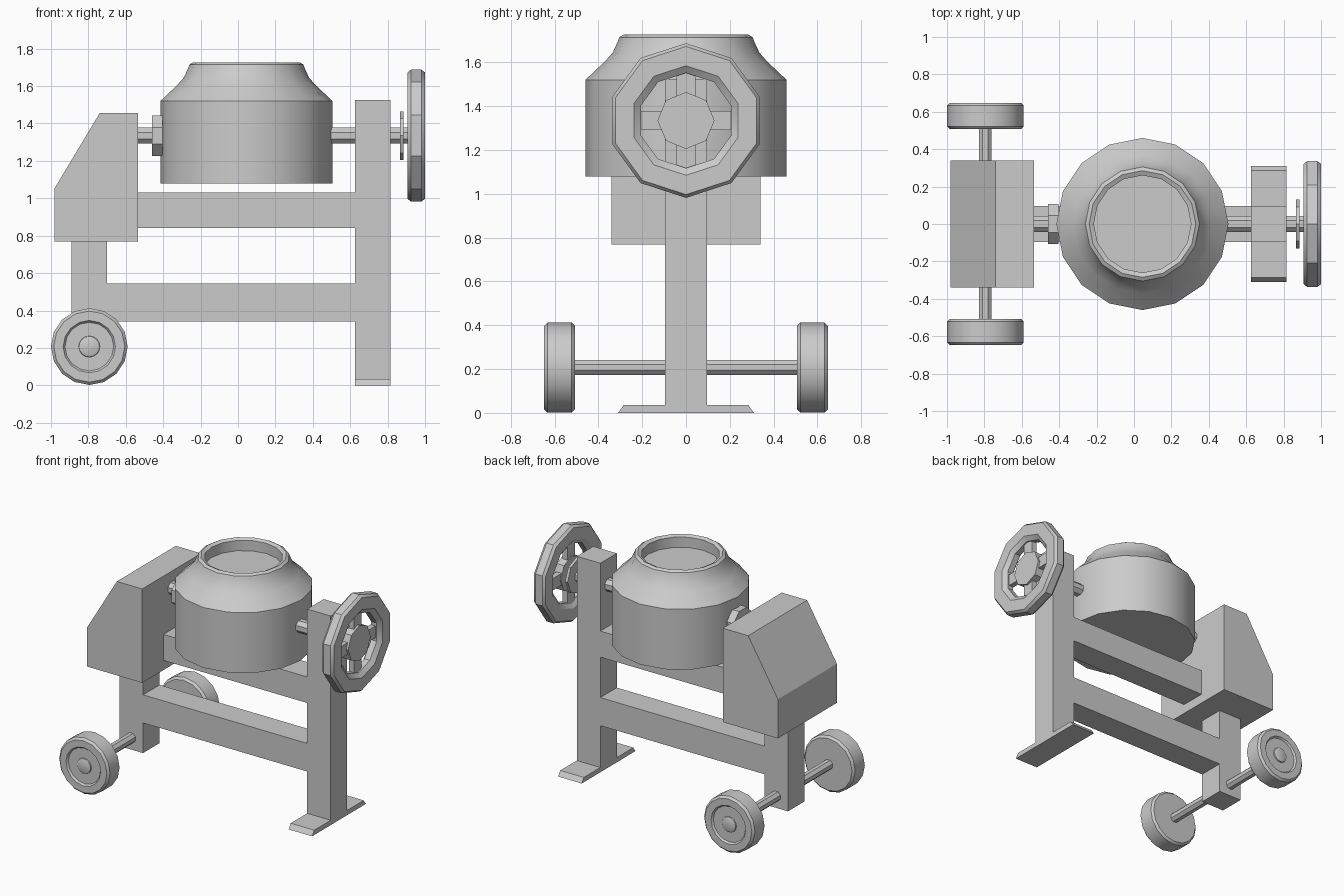
import bpy, bmesh
from math import pi, cos, sin, radians
from mathutils import Matrix

if "Cube" in bpy.data.objects:
    bpy.data.objects.remove(bpy.data.objects["Cube"])

grey = bpy.data.materials.new("plain grey")
grey.use_nodes = True
colour = (0.6, 0.6, 0.6, 1)
grey.diffuse_color = colour
grey.node_tree.nodes["Principled BSDF"].inputs["Base Color"].default_value = colour


def finish(name, bm, smooth=None):
    """Turn a bmesh into a named, coloured object."""
    bmesh.ops.recalc_face_normals(bm, faces=bm.faces)
    mesh = bpy.data.meshes.new(name)
    bm.to_mesh(mesh)
    bm.free()
    mesh.materials.append(grey)
    obj = bpy.data.objects.new(name, mesh)
    bpy.context.collection.objects.link(obj)
    if smooth:
        bpy.ops.object.select_all(action="DESELECT")
        obj.select_set(True)
        bpy.context.view_layer.objects.active = obj
        bpy.ops.object.shade_smooth_by_angle(angle=radians(smooth))
    return obj


def box(name, x, y, z):
    bm = bmesh.new()
    bmesh.ops.create_cube(bm, size=1)
    for v in bm.verts:
        for i, (low, high) in enumerate((x, y, z)):
            v.co[i] = high if v.co[i] > 0 else low
    return finish(name, bm)


def prism(name, outline, place, depth):
    """Extrude an outline; place(a, b, t) gives the 3D point."""
    bm = bmesh.new()
    face = bm.faces.new([bm.verts.new(place(a, b, depth[0])) for a, b in outline])
    moved = bmesh.ops.extrude_face_region(bm, geom=[face])["geom"]
    shift = Matrix(((place(0, 0, depth[1])), (place(0, 0, depth[0])), (0, 0, 0)))
    bmesh.ops.translate(bm, vec=shift[0] - shift[1],
                        verts=[g for g in moved if isinstance(g, bmesh.types.BMVert)])
    return finish(name, bm)


def lathe(name, profile, sides, centre, axis="Z", turn=0.0, closed=False, smooth=None):
    """Revolve (radius, height) points about an axis through centre."""
    bm = bmesh.new()
    rings = []
    for r, h in profile:
        ring = []
        for i in range(sides):
            a = 2 * pi * i / sides + turn
            u, v = r * cos(a), r * sin(a)
            ring.append(bm.verts.new({"X": (h, u, v), "Y": (u, h, v), "Z": (u, v, h)}[axis]))
        rings.append(ring)
    pairs = list(zip(rings, rings[1:]))
    if closed:
        pairs.append((rings[-1], rings[0]))
    else:
        bm.faces.new(rings[0])
        bm.faces.new(rings[-1])
    for low, high in pairs:
        for i in range(sides):
            j = (i + 1) % sides
            bm.faces.new((low[i], low[j], high[j], high[i]))
    bmesh.ops.translate(bm, verts=bm.verts, vec=centre)
    return finish(name, bm, smooth)


def rod(name, radius, start, end, centre, axis, sides=8, turn=pi / 8):
    return lathe(name, [(radius, start), (radius, end)], sides, centre, axis, turn)


# Frame: two posts, two rails and a bevelled foot
half = 0.095
box("stand_post", (0.625, 0.815), (-half, half), (0, 1.525))
box("axle_post", (-0.89, -0.70), (-half, half), (0.12, 0.80))
box("upper_rail", (-0.56, 0.63), (-half, half), (0.84, 1.03))
box("lower_rail", (-0.72, 0.63), (-half, half), (0.34, 0.545))
prism("foot", [(-0.31, 0), (0.31, 0), (0.285, 0.035), (-0.285, 0.035)],
      lambda a, b, t: (t, a, b), (0.625, 0.815))

# Motor housing with a sloping front
prism("motor_housing",
      [(-0.98, 0.77), (-0.535, 0.77), (-0.535, 1.455), (-0.74, 1.455), (-0.98, 1.055)],
      lambda a, b, t: (a, t, b), (-0.34, 0.34))

# Mixing drum with a shallow mouth
lathe("drum", [(0.46, 1.08), (0.46, 1.52), (0.37, 1.605), (0.335, 1.645), (0.312, 1.695),
               (0.305, 1.715), (0.285, 1.727), (0.26, 1.715), (0.26, 1.64)],
      16, (0.045, 0, 0), smooth=35)

# Drum shaft, collar and flange
hub = (0, 0, 1.335)
rod("left_shaft", 0.047, -0.56, -0.36, hub, "X")
rod("right_shaft", 0.047, 0.44, 0.94, hub, "X")
rod("shaft_collar", 0.117, -0.46, -0.405, hub, "X")
rod("shaft_flange", 0.13, 0.865, 0.885, hub, "X", turn=0)

# Hand wheel: ten-sided rim, crossed spokes and hub plate
lathe("hand_wheel_rim", [(0.353, 0.925), (0.353, 0.98), (0.338, 1.0), (0.25, 1.0),
                         (0.217, 0.975), (0.217, 0.93), (0.25, 0.907), (0.338, 0.907)],
      10, hub, "X", turn=pi / 2, closed=True, smooth=30)
box("spoke_upright", (0.925, 0.965), (-0.043, 0.043), (1.09, 1.58))
box("spoke_level", (0.925, 0.965), (-0.24, 0.24), (1.292, 1.378))
rod("hand_wheel_hub", 0.13, 0.92, 0.98, hub, "X", turn=0)

# Axle and the two road wheels with recessed discs and raised hub caps
axle = (-0.795, 0, 0.207)
rod("axle", 0.037, -0.53, 0.53, axle, "Y")
tyre = [(0.19, 0.507), (0.205, 0.522), (0.205, 0.633), (0.19, 0.648), (0.14, 0.648),
        (0.13, 0.635), (0.057, 0.635), (0.055, 0.643), (0.045, 0.648)]
for name, side in (("front_wheel", -1), ("rear_wheel", 1)):
    lathe(name, [(r, side * h) for r, h in tyre], 16, axle, "Y", smooth=35)
